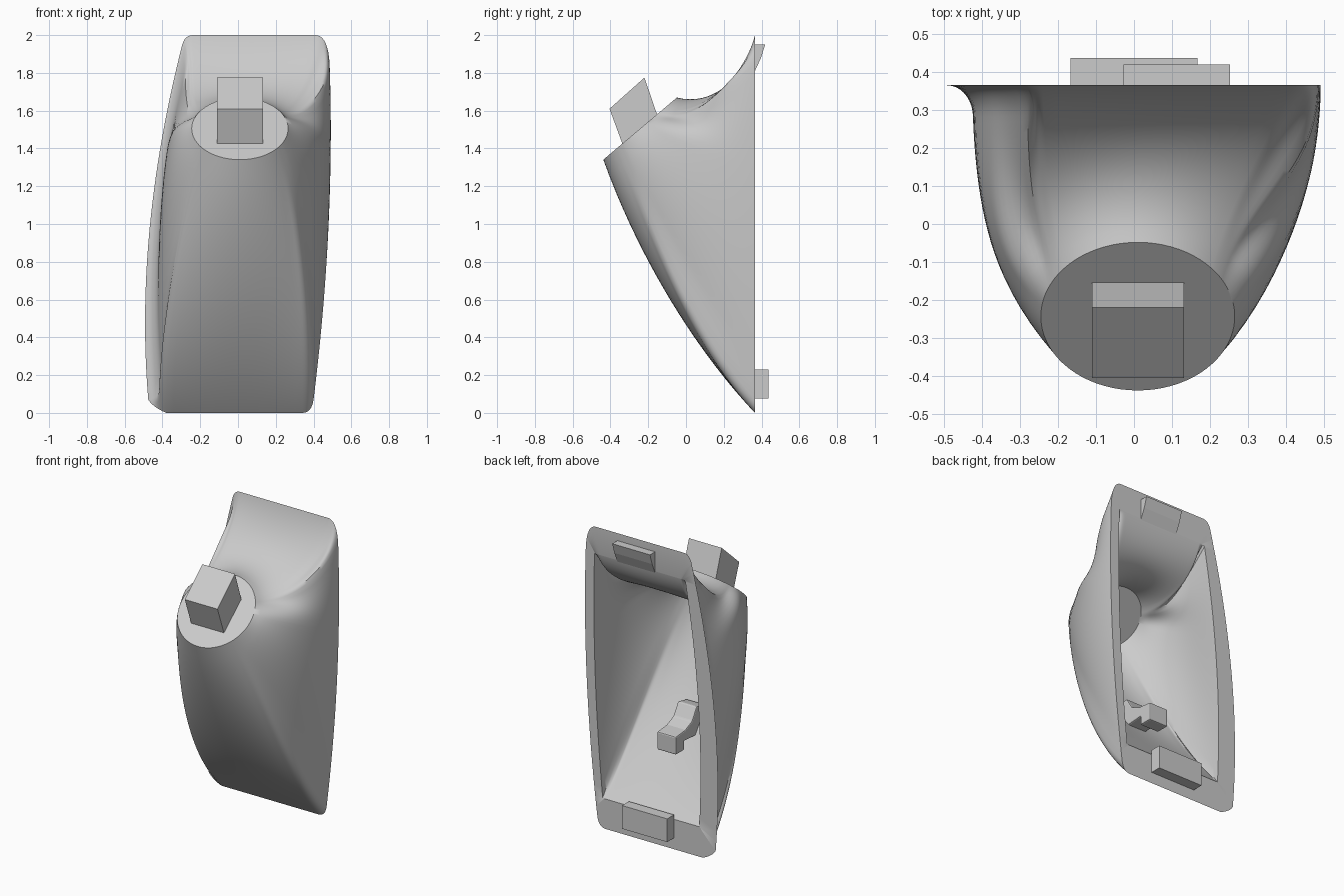
import bpy, bmesh, math
from mathutils import Vector

if "Cube" in bpy.data.objects:
    bpy.data.objects.remove(bpy.data.objects["Cube"])

grey = bpy.data.materials.new("plain_grey")
grey.use_nodes = True
grey.diffuse_color = (0.6, 0.6, 0.6, 1)
grey.node_tree.nodes["Principled BSDF"].inputs["Base Color"].default_value = (0.6, 0.6, 0.6, 1)

BACK = 0.365


def finish(name, bm, smooth=False):
    bmesh.ops.recalc_face_normals(bm, faces=bm.faces)
    mesh = bpy.data.meshes.new(name)
    bm.to_mesh(mesh)
    bm.free()
    mesh.materials.append(grey)
    obj = bpy.data.objects.new(name, mesh)
    bpy.context.collection.objects.link(obj)
    if smooth:
        bpy.ops.object.select_all(action="DESELECT")
        bpy.context.view_layer.objects.active = obj
        obj.select_set(True)
        bpy.ops.object.shade_smooth_by_angle(angle=math.radians(40))
    return obj


def prism(name, profile, x0, x1):
    """Extrude a (y, z) profile from x0 to x1."""
    bm = bmesh.new()
    ends = [[bm.verts.new((x, y, z)) for y, z in profile] for x in (x0, x1)]
    for end in ends:
        bm.faces.new(end)
    for i in range(len(profile)):
        j = (i + 1) % len(profile)
        bm.faces.new((ends[0][i], ends[0][j], ends[1][j], ends[1][i]))
    return finish(name, bm)


def ramp(a, b, v):
    t = min(1, max(0, (v - a) / (b - a)))
    return t * t * (3 - 2 * t)


# Back outline: start, control, end, disc angles, lip flare, samples
segments = [
    ((-0.38, 0), (0, 0), (0.34, 0), (-140, -40), (0, 0), 20),
    ((0.34, 0), (0.39, 0), (0.4, 0.07), (-40, -33), (0, 0), 6),
    ((0.4, 0.07), (0.515, 1.0), (0.485, 1.85), (-33, 28), (0, 0), 28),
    ((0.485, 1.85), (0.475, 2), (0.41, 2), (28, 40), (0, 0), 9),
    ((0.41, 2), (0.1, 2), (-0.24, 2), (40, 140), (0, 0), 20),
    ((-0.24, 2), (-0.28, 2), (-0.295, 1.95), (140, 150), (0, 0.03), 6),
    ((-0.295, 1.95), (-0.55, 0.95), (-0.475, 0.07), (150, 213), (0.03, 0.07), 28),
    ((-0.475, 0.07), (-0.45, 0.03), (-0.38, 0), (213, 220), (0.07, 0), 6),
]
outline = []
for a, b, c, ang, flare, n in segments:
    for i in range(n):
        t = i / n
        p = Vector(a) * (1 - t) ** 2 + Vector(b) * 2 * t * (1 - t) + Vector(c) * t * t
        outline.append((p.x, p.y, math.radians(ang[0] + (ang[1] - ang[0]) * t),
                        flare[0] + (flare[1] - flare[0]) * math.sin(t * math.pi / 2)))

across = Vector((0, 0.764, 0.645))
normal = Vector((0, -0.645, 0.764))
disc_centre = Vector((0.01, -0.243, 1.505))
ROWS = 30


def wall(inside):
    """Loft from the back outline to the tilted disc; returns one list per row."""
    rows = [[] for _ in range(ROWS + 1)]
    radius = 0.21 if inside else 0.255
    centre = disc_centre - normal * (0.04 if inside else 0)
    for x, z, ang, flare in outline:
        # The hollow of the top fades down the sides; its steep start stays on the top edge
        dip, steep, low = ramp(1.3, 1.88, z), ramp(1.86, 2, z), 1 - ramp(0, 0.25, z)
        x += flare
        if inside:
            x, z, flare = 0.02 + (x - 0.02) * 0.86, min(1.82, max(0.2, z)), 0
        p0 = Vector((x, BACK, z))
        p3 = centre + Vector((math.cos(ang) * radius, 0, 0)) + across * math.sin(ang) * radius
        rise = (p3.z - z) * 0.3
        side = Vector((0, -0.25 + 0.195 * steep, rise * (1 - dip) - 0.22 * dip))
        p1 = p0 + side.lerp(Vector((0, -0.33, 0.35)), low)
        side = Vector((0, 0.15 + 0.05 * dip, -rise * (1 - dip) - 0.05 * dip))
        p2 = p3 + side.lerp(Vector((0, 0.18, -0.5)), low)
        p2.x += math.cos(ang) * (0.16 - 0.1 * dip)
        for i, row in enumerate(rows):
            t = (i / ROWS) ** 1.8
            s = 1 - t
            p = p0 * s ** 3 + p1 * 3 * s * s * t + p2 * 3 * s * t * t + p3 * t ** 3
            u = min(1, max(0, 1 - (BACK - p.y) / 0.08))
            p.x -= flare * (1 - math.sqrt(1 - u * u))
            row.append(p)
    return rows


# Hollow shell: inner wall, flat back rim, outer wall, disc
bm = bmesh.new()
rings = [[bm.verts.new(p) for p in row] for row in wall(True)[::-1] + wall(False)]
for r0, r1 in zip(rings, rings[1:]):
    for i in range(len(r0)):
        j = (i + 1) % len(r0)
        bm.faces.new((r0[i], r0[j], r1[j], r1[i]))
bm.faces.new(rings[0])
bm.faces.new(rings[-1])
finish("shell", bm, smooth=True)

# Slanted block on the disc
prism("disc_block", [(-0.405, 1.61), (-0.22, 1.775), (-0.15, 1.57), (-0.335, 1.42)], -0.11, 0.132)

# Locating tabs on the back rim
prism("lower_tab", [(BACK, 0.075), (0.437, 0.075), (0.437, 0.23), (BACK, 0.23)], -0.167, 0.167)
prism("upper_tab", [(BACK, 1.95), (0.419, 1.95), (0.397, 1.88), (BACK, 1.81)], -0.027, 0.252)

# Hook inside the shell
hook = prism("inner_hook", [(0.22, 0.55), (0.22, 0.67), (0.12, 0.68), (0.05, 0.71), (0, 0.79),
                            (-0.09, 0.77), (-0.06, 0.66), (0, 0.6), (0.13, 0.61), (0.13, 0.55)],
             -0.08, 0.06)
bevel = hook.modifiers.new("soft_edges", "BEVEL")
bevel.width = 0.008
bevel.segments = 2
